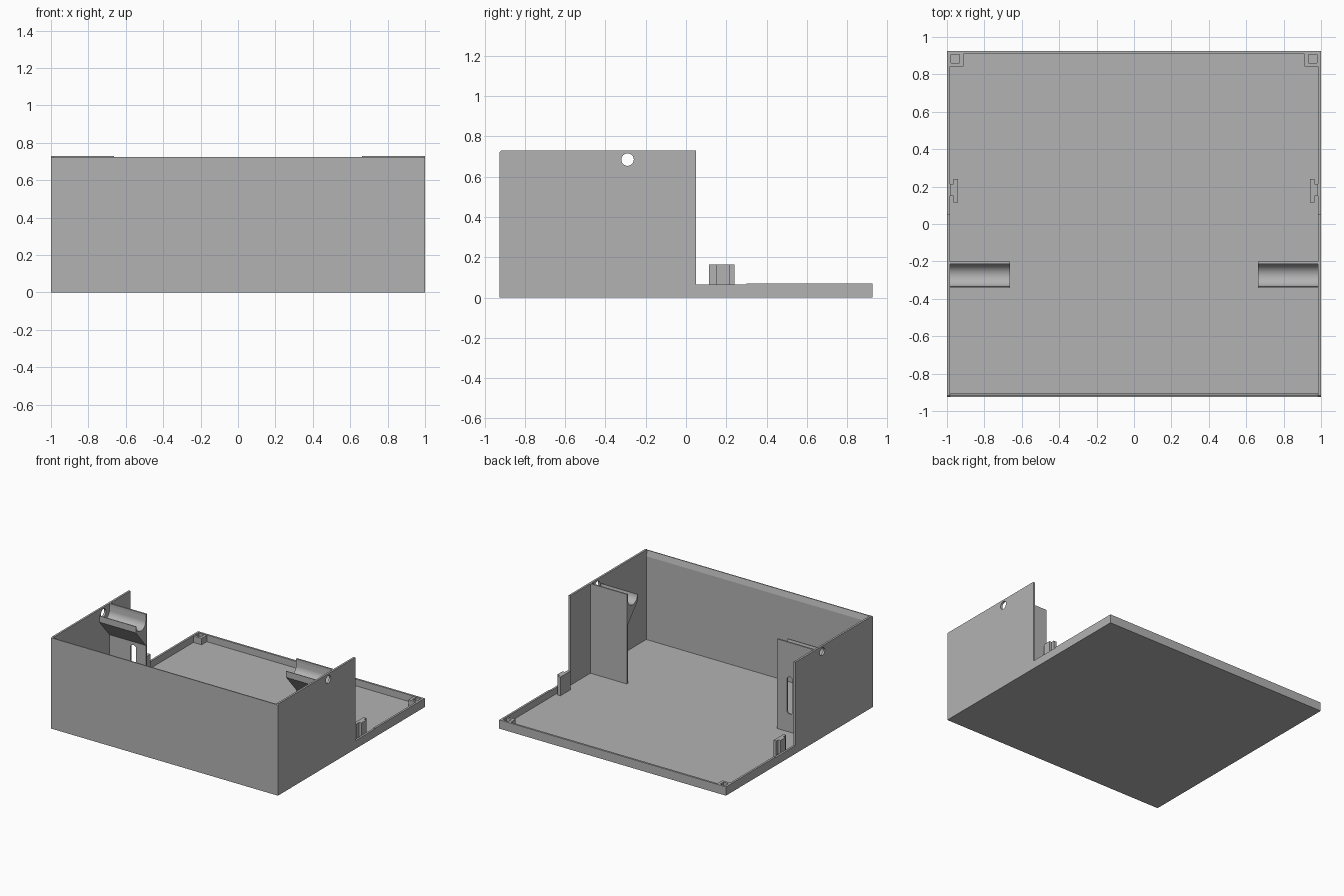
import bpy, bmesh, math
from mathutils import Vector

cube = bpy.data.objects.get("Cube")
if cube:
    bpy.data.objects.remove(cube, do_unlink=True)

GREY = (0.45, 0.45, 0.45, 1)
mat = bpy.data.materials.new("matte grey")
mat.use_nodes = True
mat.diffuse_color = GREY
mat.node_tree.nodes["Principled BSDF"].inputs["Base Color"].default_value = GREY

T = 0.016            # sheet thickness of walls and floor
IN = 1 - T           # inner face of the side walls
D = 0.925            # half depth
RIM = 0.07           # height of the low rim


def prism(name, pts, axis, a, b):
    """Extrude a closed 2D profile along an axis from a to b."""
    def place(u, v, w):
        return Vector({"x": (w, u, v), "y": (u, w, v), "z": (u, v, w)}[axis])
    bm = bmesh.new()
    face = bm.faces.new([bm.verts.new(place(u, v, a)) for u, v in pts])
    ext = bmesh.ops.extrude_face_region(bm, geom=[face])
    moved = [g for g in ext["geom"] if isinstance(g, bmesh.types.BMVert)]
    bmesh.ops.translate(bm, verts=moved, vec=place(0, 0, b - a))
    bmesh.ops.recalc_face_normals(bm, faces=bm.faces)
    mesh = bpy.data.meshes.new(name)
    bm.to_mesh(mesh)
    bm.free()
    mesh.materials.append(mat)
    ob = bpy.data.objects.new(name, mesh)
    bpy.context.collection.objects.link(ob)
    return ob


def rect(u0, u1, v0, v1):
    return [(u0, v0), (u1, v0), (u1, v1), (u0, v1)]


def arc(cu, cv, r, start, end, n):
    return [(cu + r * math.cos(math.radians(start + (end - start) * i / n)),
             cv + r * math.sin(math.radians(start + (end - start) * i / n)))
            for i in range(n + 1)]


def cut(ob, cutter):
    cutter.hide_render = True
    cutter.hide_set(True)
    cutter.display_type = "WIRE"
    mod = ob.modifiers.new("opening", "BOOLEAN")
    mod.operation = "DIFFERENCE"
    mod.solver = "EXACT"
    mod.object = cutter


def smooth(ob):
    bpy.ops.object.select_all(action="DESELECT")
    ob.select_set(True)
    bpy.context.view_layer.objects.active = ob
    bpy.ops.object.shade_smooth_by_angle(angle=math.radians(30))


# Floor, back rim and front wall with a bevelled inner top edge
prism("floor", rect(-IN, IN, -D, D), "z", 0, T)
prism("back_rim", rect(D - T, D, T, RIM), "x", -IN, IN)
prism("front_wall", [(-D, T), (-D, 0.724), (-D + 0.008, 0.724),
                     (-D + 0.02, 0.68), (-D + 0.02, T)], "x", -IN, IN)

# Side wall: tall at the front, dropping to a low rim at the back
side_profile = [(-D, 0), (D, 0), (D, RIM), (0.3, RIM), (0.3, 0.065),
                (0.05, 0.065), (0.05, 0.73), (-D + 0.008, 0.73), (-D, 0.722)]

# Trough bracket: open half-round channel on a sloping gusset
bracket_profile = ([(-0.212, 0.48), (-0.212, 0.72)]
                   + arc(-0.275, 0.68, 0.06, 0, -180, 20)
                   + [(-0.341, 0.68), (-0.341, 0.63)])

for side, s in (("left", 1), ("right", -1)):
    wall = prism(side + "_side_wall", side_profile, "x", s * IN, s)
    hole = prism(side + "_pin_hole_cutter", arc(-0.29, 0.685, 0.031, 0, 345, 23),
                 "x", s * 0.95, s * 1.05)
    cut(wall, hole)

    # Inner support plate and trough
    plate = prism(side + "_support_plate",
                  rect(min(s * 0.663, s * IN), max(s * 0.663, s * IN), T, 0.73),
                  "y", -0.213, -0.201)
    smooth(prism(side + "_pin_trough", bracket_profile, "x", s * 0.663, s * IN))
    if s < 0:
        slot = (arc(-0.775, 0.43, 0.026, 0, 180, 10)
                + arc(-0.775, 0.185, 0.026, 180, 360, 10))
        cut(plate, prism("cable_slot_cutter", slot, "y", -0.25, -0.15))

    # T-shaped clip beside the rim
    clip = [(0.94, 0.115), (0.964, 0.115), (0.964, 0.15), (IN, 0.15),
            (IN, 0.215), (0.964, 0.215), (0.964, 0.24), (0.94, 0.24)]
    prism(side + "_clip", [(s * x, y) for x, y in clip], "z", T, 0.165)

    # Corner socket with a square recess
    xs = sorted((s * 0.912, s * IN))
    post = prism(side + "_corner_socket", rect(*xs, 0.843, D - T), "z", T, RIM - 0.003)
    xh = sorted((s * 0.934, s * 0.978))
    cut(post, prism(side + "_socket_cutter", rect(*xh, 0.862, 0.906), "z", T + 0.004, 0.1))
